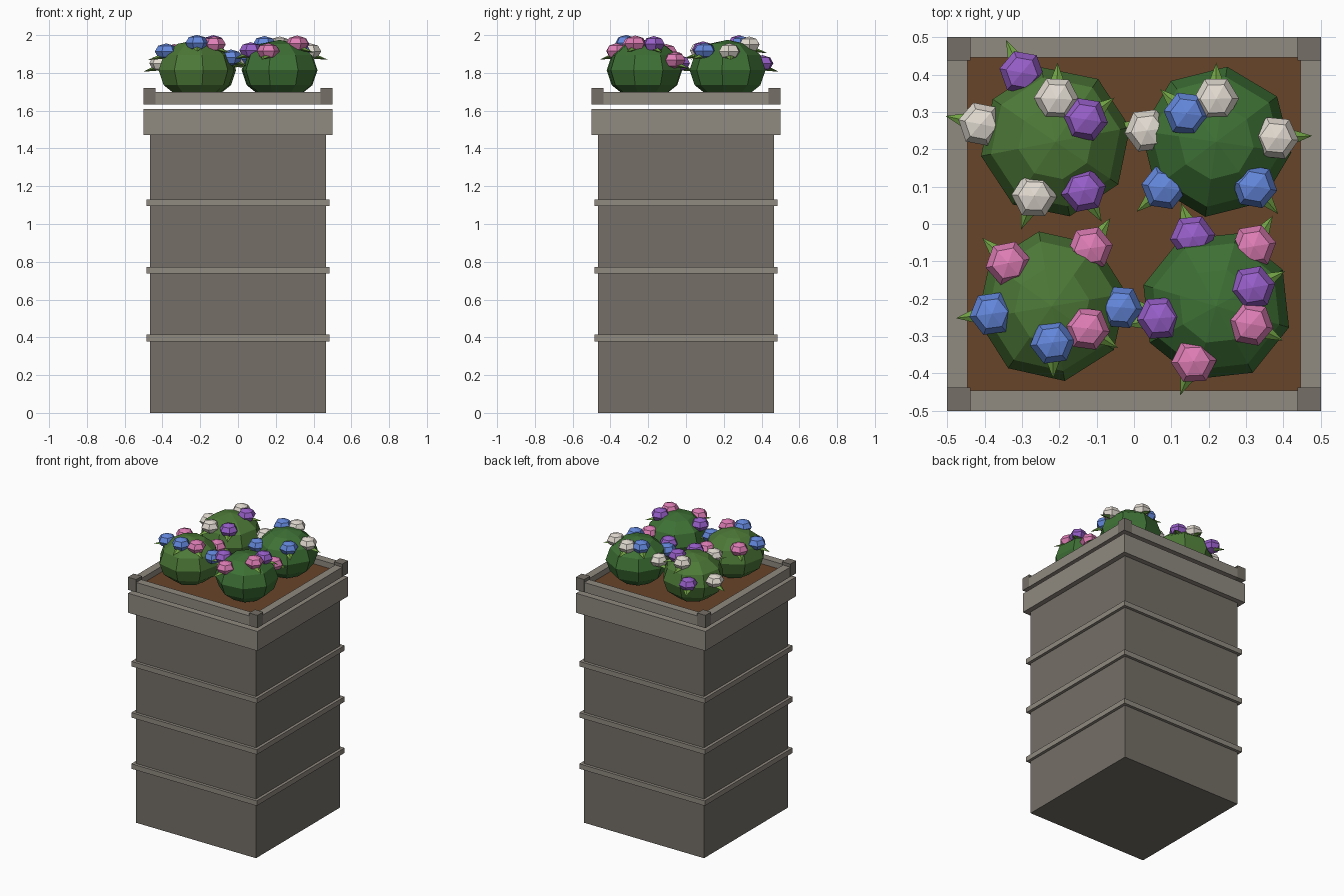
import bpy, bmesh, math, random
from mathutils import Matrix, Vector

if "Cube" in bpy.data.objects:
    bpy.data.objects.remove(bpy.data.objects["Cube"])

random.seed(4)


def material(name, rgb):
    m = bpy.data.materials.new(name)
    m.diffuse_color = (*[(c / 255) ** 2.2 for c in rgb], 1)
    m.use_nodes = True
    m.node_tree.nodes["Principled BSDF"].inputs["Base Color"].default_value = m.diffuse_color
    return m


STONE = material("stone", (116, 111, 103))
TRIM = material("trim_stone", (142, 136, 127))
SOIL = material("soil", (104, 70, 46))
LEAF = material("leaf", (112, 160, 70))
GREENS = [material("bush_green_%d" % i, c) for i, c in enumerate(
    [(78, 120, 58), (64, 112, 56)])]
PETALS = {"w": material("white_petal", (225, 218, 208)),
          "p": material("pink_petal", (222, 125, 180)),
          "v": material("purple_petal", (150, 95, 200)),
          "b": material("blue_petal", (100, 135, 220))}


def finish(name, bm, mat):
    me = bpy.data.meshes.new(name)
    bm.to_mesh(me)
    bm.free()
    me.materials.append(mat)
    ob = bpy.data.objects.new(name, me)
    bpy.context.collection.objects.link(ob)
    return ob


def box(name, x, y, z, mat):
    """Box from (min, max) pairs."""
    bm = bmesh.new()
    size = [b - a for a, b in (x, y, z)]
    mid = [(a + b) / 2 for a, b in (x, y, z)]
    bmesh.ops.create_cube(bm, size=1, matrix=Matrix.Translation(mid) @ Matrix.Diagonal((*size, 1)))
    return finish(name, bm, mat)


def square(name, half, z0, z1, mat):
    return box(name, (-half, half), (-half, half), (z0, z1), mat)


def ball(name, center, radius, height, segs, rings, turn, mat):
    bm = bmesh.new()
    bmesh.ops.create_uvsphere(bm, u_segments=segs, v_segments=rings, radius=1,
                              matrix=Matrix.Translation(center) @ Matrix.Rotation(turn, 4, 'Z')
                              @ Matrix.Diagonal((radius, radius, height, 1)))
    return finish(name, bm, mat)


def spike(name, base, tip, radius, mat):
    """Flattened four-sided pointed leaf from base to tip."""
    d = tip - base
    bm = bmesh.new()
    bmesh.ops.create_cone(bm, cap_ends=True, segments=4, radius1=radius, radius2=0, depth=d.length,
                          matrix=Matrix.Translation((base + tip) / 2)
                          @ d.to_track_quat('Z', 'Y').to_matrix().to_4x4()
                          @ Matrix.Diagonal((1, 0.5, 1, 1)))
    return finish(name, bm, mat)


# Planter body, raised rings and rim band
square("planter_body", 0.465, 0, 1.48, STONE)
for i, z in enumerate((0.379, 0.737, 1.095)):
    square("ring_%d" % (i + 1), 0.485, z, z + 0.035, TRIM)
square("rim_band", 0.5, 1.472, 1.608, TRIM)

# Upper frame with corner blocks, and the soil inside it
Z0, Z1 = 1.632, 1.70
for s, n in ((-1, "low"), (1, "high")):
    a, b = sorted((s * 0.445, s * 0.5))
    box("frame_y_" + n, (-0.5, 0.5), (a, b), (Z0, Z1), TRIM)
    box("frame_x_" + n, (a, b), (-0.445, 0.445), (Z0, Z1), TRIM)
    for t in (-1, 1):
        c, d = sorted((t * 0.437, t * 0.501))
        a2, b2 = sorted((s * 0.437, s * 0.501))
        box("corner_block", (a2, b2), (c, d), (Z0, 1.721), STONE)
square("soil", 0.445, Z0, 1.66, SOIL)

# Bushes: centre, green index, and flowers as (colour, x, y)
BUSHES = [
    ((-0.21, 0.22), 0, [("v", -.30, .405), ("w", -.207, .335), ("v", -.13, .28),
                        ("w", -.41, .267), ("w", -.267, .075), ("v", -.135, .09)]),
    ((0.22, 0.22), 1, [("w", .035, .25), ("b", .14, .295), ("w", .22, .335),
                       ("w", .38, .23), ("b", .08, .097), ("b", .323, .10)]),
    ((-0.22, -0.22), 0, [("p", -.337, -.105), ("p", -.117, -.065), ("b", -.38, -.24),
                         ("b", -.218, -.317), ("p", -.125, -.28), ("b", -.037, -.223)]),
    ((0.22, -0.22), 1, [("v", .157, -.035), ("p", .32, -.06), ("v", .318, -.17),
                        ("p", .313, -.268), ("p", .16, -.368), ("v", .068, -.252)]),
]
for i, ((cx, cy), g, flowers) in enumerate(BUSHES):
    ball("bush_%d" % (i + 1), (cx, cy, 1.815), 0.203, 0.16, 8, 6,
         random.uniform(0, 0.8), GREENS[g])
    for col, x, y in flowers:
        out = Vector((x - cx, y - cy, 0))
        z = 1.83 + 0.148 * math.sqrt(max(0.02, 1 - (out.length / 0.195) ** 2))
        out.normalize()
        p = Vector((x, y, z))
        # Blossom and the leaf pointing outward from under it
        ball("flower", p, 0.061, 0.043, 6, 4, random.uniform(0.3, 0.75), PETALS[col])
        spike("flower_leaf", p + Vector((0, 0, -0.02)),
              p + out * 0.097 + Vector((0, 0, -0.045)), 0.036, LEAF)
